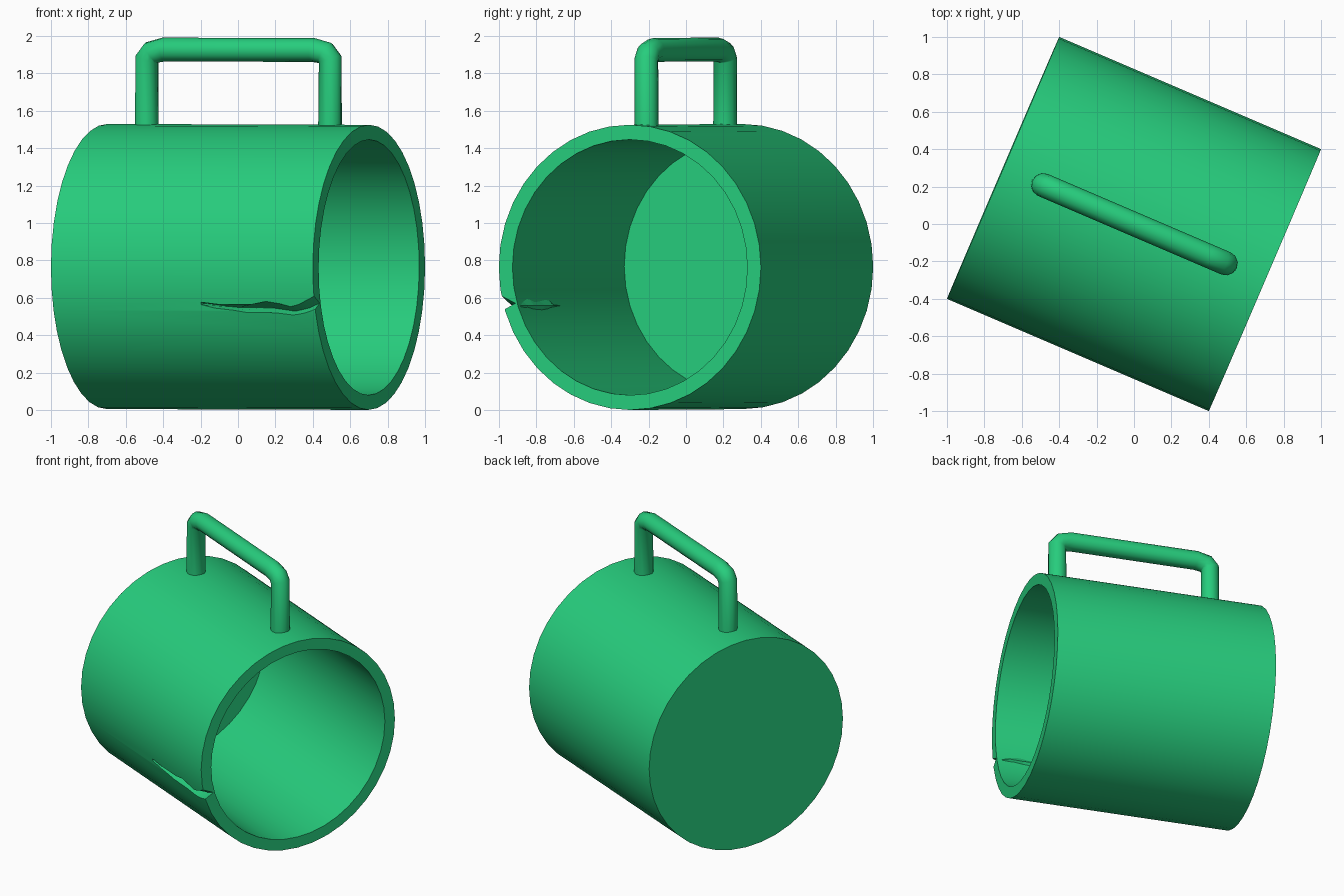
import bpy, bmesh, math

if "Cube" in bpy.data.objects:
    bpy.data.objects.remove(bpy.data.objects["Cube"], do_unlink=True)

HALF, OUTER, INNER, SIDES = 0.7615, 0.762, 0.683, 40
CENTRE = 0.765
TURN = (0, 0.003, math.atan2(-0.6, 1.4))

green = bpy.data.materials.new("green glaze")
green.use_nodes = True
colour = (0.02, 0.61, 0.205, 1)
green.diffuse_color = colour
green.node_tree.nodes["Principled BSDF"].inputs["Base Color"].default_value = colour


def place(obj):
    """Lay a part into the shared frame: local x runs from base to mouth."""
    obj.location = (0, 0, CENTRE)
    obj.rotation_euler = TURN
    obj.data.materials.append(green)


def loft(name, rings):
    """Skin a list of equal-sized rings and close both ends."""
    bm = bmesh.new()
    loops = [[bm.verts.new(p) for p in ring] for ring in rings]
    for a, b in zip(loops, loops[1:]):
        n = len(a)
        for i in range(n):
            j = (i + 1) % n
            bm.faces.new((a[i], a[j], b[j], b[i]))
    bm.faces.new(loops[0])
    bm.faces.new(loops[-1])
    bmesh.ops.recalc_face_normals(bm, faces=bm.faces)
    mesh = bpy.data.meshes.new(name)
    bm.to_mesh(mesh)
    bm.free()
    obj = bpy.data.objects.new(name, mesh)
    bpy.context.collection.objects.link(obj)
    place(obj)
    return obj


def activate(obj):
    bpy.ops.object.select_all(action="DESELECT")
    obj.select_set(True)
    bpy.context.view_layer.objects.active = obj


def circle(x, r):
    return [(x, r * math.cos(2 * math.pi * i / SIDES), r * math.sin(2 * math.pi * i / SIDES))
            for i in range(SIDES)]


# Cup lying on its side, with a thin flat base
cup = loft("cup", [circle(-HALF, OUTER), circle(HALF, OUTER),
                   circle(HALF, INNER), circle(0.006 - HALF, INNER)])

# Jagged crack: position along the cup, heights of its upper and lower lips
crack = [(0.10, 0.575, 0.565), (0.29, 0.578, 0.52), (0.48, 0.61, 0.487),
         (0.62, 0.578, 0.482), (0.70, 0.61, 0.485), (0.80, 0.66, 0.52)]


def wedge(x, top, low):
    mid = (top + low) / 2 - CENTRE
    return [(x, -0.82, top + 0.01 - CENTRE), (x, -0.665, mid), (x, -0.82, low - 0.01 - CENTRE)]


cutter = loft("crack_cutter", [wedge(*c) for c in crack])
cutter.hide_render = True
cut = cup.modifiers.new("crack", "BOOLEAN")
cut.operation = "DIFFERENCE"
cut.solver = "EXACT"
cut.object = cutter
activate(cup)
bpy.ops.object.modifier_apply(modifier=cut.name)
bpy.data.objects.remove(cutter, do_unlink=True)
bpy.ops.object.shade_smooth_by_angle(angle=math.radians(30))

# Splintered ridge pushed through on the inside of the crack
ridge = [(0.18, 0.565, 0.555, 0.65), (0.32, 0.61, 0.54, 0.635), (0.45, 0.60, 0.515, 0.625),
         (0.58, 0.62, 0.52, 0.635), (0.68, 0.60, 0.545, 0.63), (0.74, 0.63, 0.55, 0.655)]
loft("crack_ridge", [[(x, -0.68, top - CENTRE), (x, -depth, 0.56 - CENTRE), (x, -0.66, low - CENTRE)]
                     for x, top, low, depth in ridge])

# Handle: round bar with clipped corners
half_path = [(0.533, 1.47), (0.533, 1.875), (0.505, 1.91), (0.435, 1.926)]
path = half_path + [(-x, z) for x, z in reversed(half_path)]
curve = bpy.data.curves.new("handle", "CURVE")
curve.dimensions = "3D"
curve.bevel_depth = 0.064
curve.bevel_resolution = 4
curve.use_fill_caps = True
spline = curve.splines.new("POLY")
spline.points.add(len(path) - 1)
for point, (x, z) in zip(spline.points, path):
    point.co = (x, 0, z - CENTRE, 1)
handle = bpy.data.objects.new("handle", curve)
bpy.context.collection.objects.link(handle)
place(handle)
activate(handle)
bpy.ops.object.convert(target="MESH")
bpy.ops.object.shade_smooth_by_angle(angle=math.radians(50))
